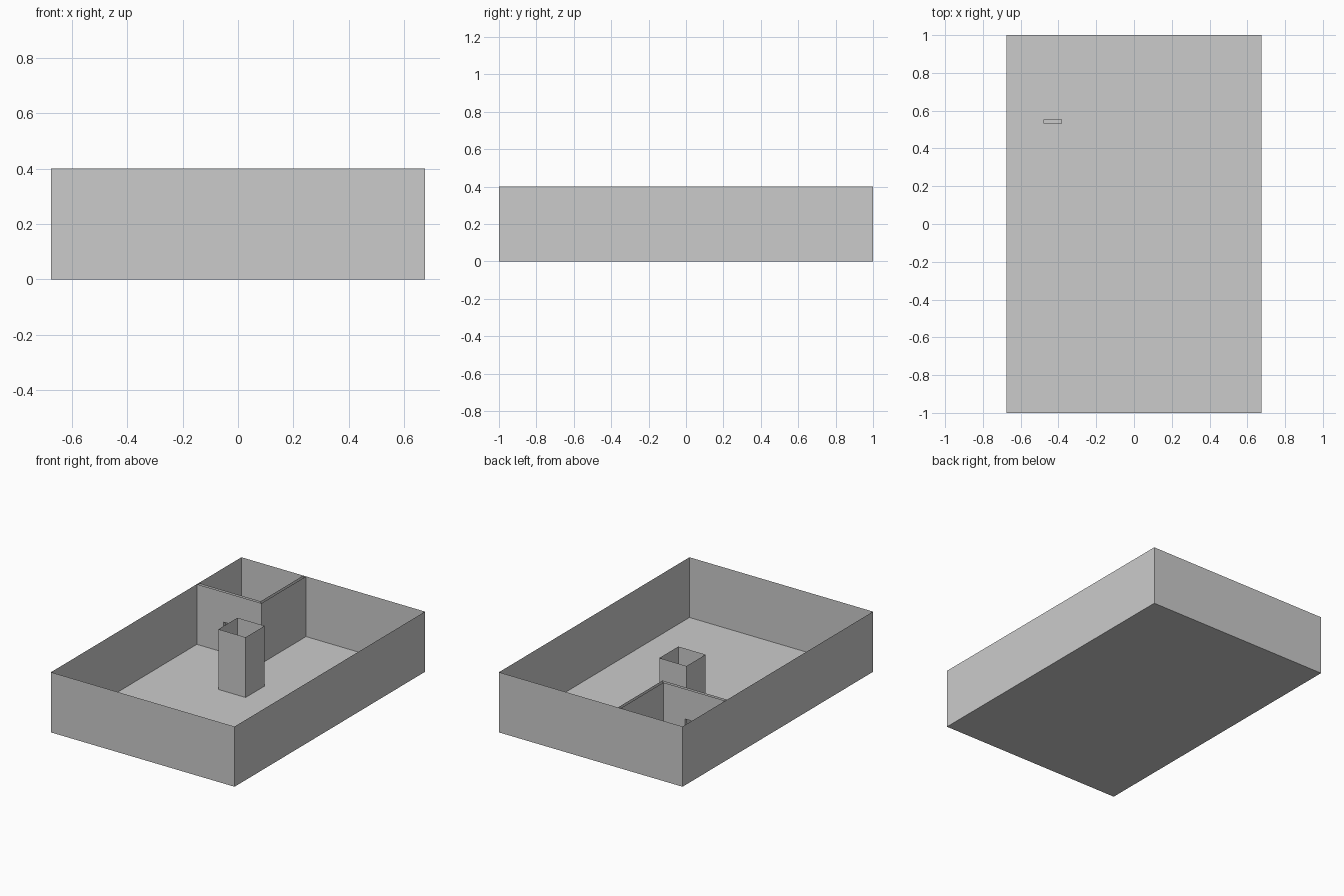
import bpy

if "Cube" in bpy.data.objects:
    bpy.data.objects.remove(bpy.data.objects["Cube"])

W, D, H = 0.675, 1.0, 0.40            # half width, half depth, wall height
ROOM_OUT = (-0.20, 0.532)             # free corner of the room, outer skin
ROOM_IN = (-0.22, 0.552)              # free corner of the room, inner skin
DOOR_L, DOOR_R, DOOR_H = -0.48, -0.38, 0.20


def make(name, verts, faces):
    mesh = bpy.data.meshes.new(name)
    mesh.from_pydata(verts, [], faces)
    mesh.update()
    obj = bpy.data.objects.new(name, mesh)
    bpy.context.collection.objects.link(obj)
    return obj


def walls(name, path, closed=True):
    """Thin upright sheets along a plan outline, open at top and bottom."""
    n = len(path)
    verts = [(x, y, z) for z in (0, H) for x, y in path]
    faces = [(i, (i + 1) % n, n + (i + 1) % n, n + i)
             for i in range(n if closed else n - 1)]
    return make(name, verts, faces)


def rect(x0, y0, x1, y1):
    return [(x0, y0), (x1, y0), (x1, y1), (x0, y1)]


# Floor slab sheet and enclosing walls
make("floor", [(x, y, 0) for x, y in rect(-W, -D, W, D)], [(0, 1, 2, 3)])
walls("outer_walls", rect(-W, -D, W, D))

# Hollow square shaft near the middle
walls("central_shaft", rect(-0.20, 0.08, 0.0, 0.28))

# Corner room: two skins, the front one notched for the doorway
for label, (x, y) in (("outer", ROOM_OUT), ("inner", ROOM_IN)):
    walls(f"room_side_wall_{label}", [(x, y), (x, D)], closed=False)
    outline = [(-W, 0), (DOOR_L, 0), (DOOR_L, DOOR_H), (DOOR_R, DOOR_H),
               (DOOR_R, 0), (x, 0), (x, H), (-W, H)]
    make(f"room_front_wall_{label}", [(px, y, pz) for px, pz in outline],
         [tuple(range(len(outline)))])

# Doorway jambs and lintel joining the two skins
frame = [(DOOR_L, 0), (DOOR_L, DOOR_H), (DOOR_R, DOOR_H), (DOOR_R, 0)]
make("doorway_frame",
     [(x, y, z) for y in (ROOM_OUT[1], ROOM_IN[1]) for x, z in frame],
     [(i, i + 1, i + 5, i + 4) for i in range(3)])
